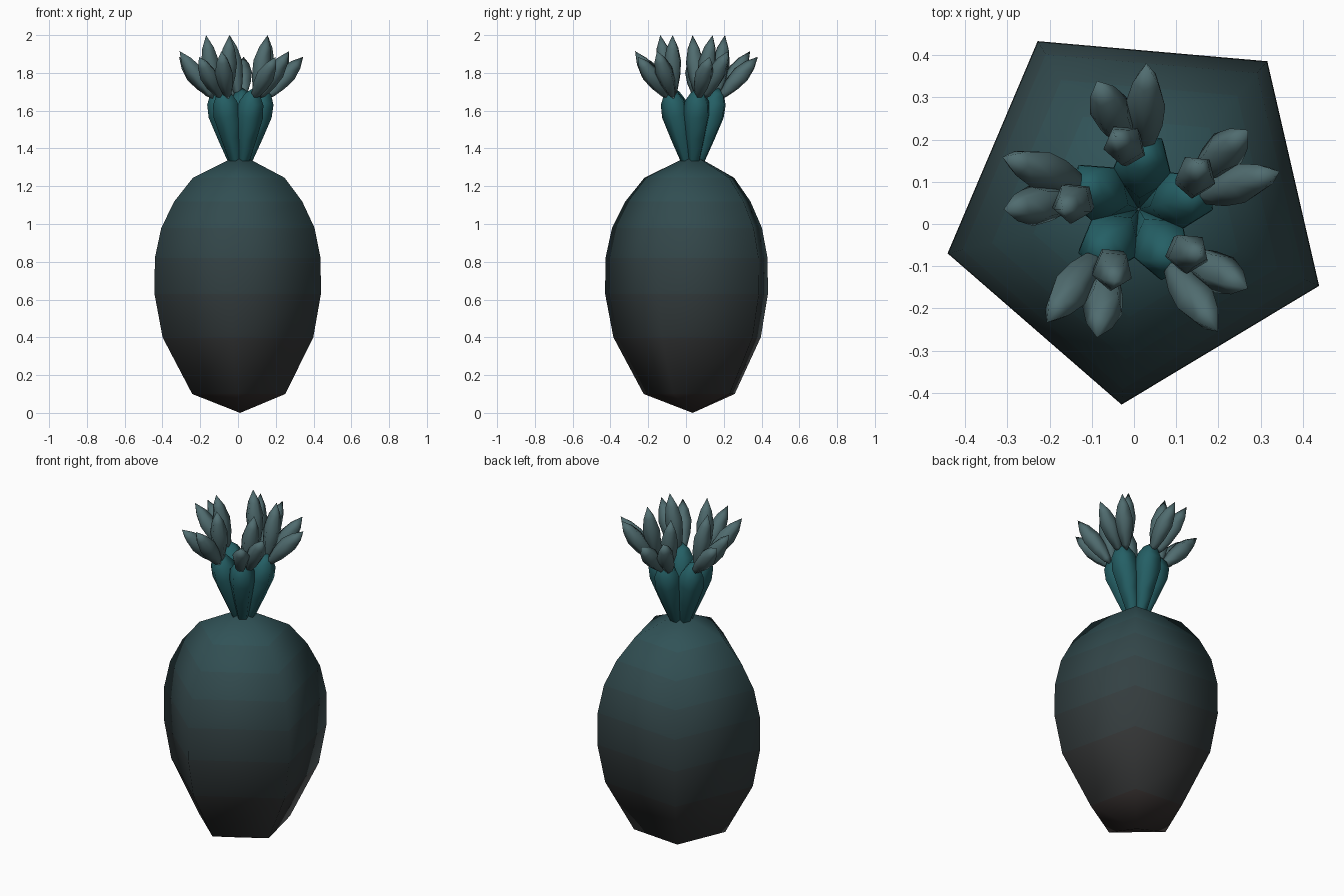
import bpy, bmesh
from math import radians, cos, sin, pi
from mathutils import Vector

if "Cube" in bpy.data.objects:
    bpy.data.objects.remove(bpy.data.objects["Cube"])

CX, CY = 0.011, 0.035   # plant axis
SIDES = 5


def material(name, rgb):
    m = bpy.data.materials.new(name)
    m.diffuse_color = (*rgb, 1)
    m.use_nodes = True
    m.node_tree.nodes["Principled BSDF"].inputs["Base Color"].default_value = m.diffuse_color
    return m


def polar(r, deg, z):
    a = radians(deg)
    return Vector((CX + r * cos(a), CY + r * sin(a), z))


def spindle(name, start, end, profile, corner, mats):
    """Five-sided pod pointed at both ends; profile = (fraction, radius);
    one corner faces the given direction."""
    axis = end - start
    w = axis.normalized()
    u = (corner - w * corner.dot(w)).normalized()
    v = w.cross(u)
    bm = bmesh.new()
    tip0 = bm.verts.new(start)
    rings = []
    for t, r in profile:
        c = start + axis * t
        rings.append([bm.verts.new(c + (u * cos(2 * pi * i / SIDES) + v * sin(2 * pi * i / SIDES)) * r)
                      for i in range(SIDES)])
    tip1 = bm.verts.new(end)
    last = len(mats) - 1
    for i in range(SIDES):
        j = (i + 1) % SIDES
        bm.faces.new((tip0, rings[0][j], rings[0][i]))
        for k, (a, b) in enumerate(zip(rings, rings[1:])):
            f = bm.faces.new((a[i], a[j], b[j], b[i]))
            f.material_index = min(k + 1, last)
        f = bm.faces.new((rings[-1][i], rings[-1][j], tip1))
        f.material_index = last
    for f in bm.faces:
        f.smooth = True
    bmesh.ops.recalc_face_normals(bm, faces=bm.faces[:])
    me = bpy.data.meshes.new(name)
    bm.to_mesh(me)
    bm.free()
    for m in mats:
        me.materials.append(m)
    ob = bpy.data.objects.new(name, me)
    bpy.context.collection.objects.link(ob)
    return ob


# Body: pentagonal bulb, brown at the foot fading to dark teal at the top
H = 1.37
rings = [(0.10, 0.26), (0.40, 0.421), (0.63, 0.465), (0.82, 0.463),
         (0.98, 0.428), (1.12, 0.357), (1.245, 0.256)]
foot, crown = Vector((0.035, 0.028, 0.027)), Vector((0.03, 0.085, 0.095))
n = len(rings)
body_mats = [material(f"body_{k}", foot.lerp(crown, k / n)) for k in range(n + 1)]
spindle("body", Vector((CX, CY, 0)), Vector((CX, CY, H)),
        [(z / H, r) for z, r in rings],
        Vector((cos(radians(49)), sin(radians(49)), 0)), body_mats)

# Crown: five thick stalks, each carrying three small leaves
stalk_mat = material("stalk_teal", (0.018, 0.115, 0.13))
leaf_mat = material("leaf_grey_teal", (0.08, 0.15, 0.16))
stalk_profile = [(0.2, 0.036), (0.45, 0.058), (0.7, 0.077), (0.84, 0.068), (0.94, 0.04)]
leaf_profile = [(0.12, 0.024), (0.35, 0.043), (0.58, 0.05), (0.8, 0.033)]
# base radius, base angle, tip radius, tip angle, tip height
leaves = [(0.14, -2, 0.346, 2, 1.885),
          (0.14, 14, 0.32, 23, 1.915),
          (0.13, 8, 0.18, 23, 2.0)]

for s in range(5):
    ang = 13 + 72 * s
    inward = Vector((-cos(radians(ang)), -sin(radians(ang)), 0))
    spindle(f"stalk_{s + 1}", polar(0.01, ang, 1.25), polar(0.14, ang, 1.72),
            stalk_profile, inward, [stalk_mat])
    for k, (r0, a0, r1, a1, z1) in enumerate(leaves):
        spindle(f"leaf_{s + 1}_{k + 1}", polar(r0, ang + a0, 1.66), polar(r1, ang + a1, z1),
                leaf_profile, inward, [leaf_mat])
